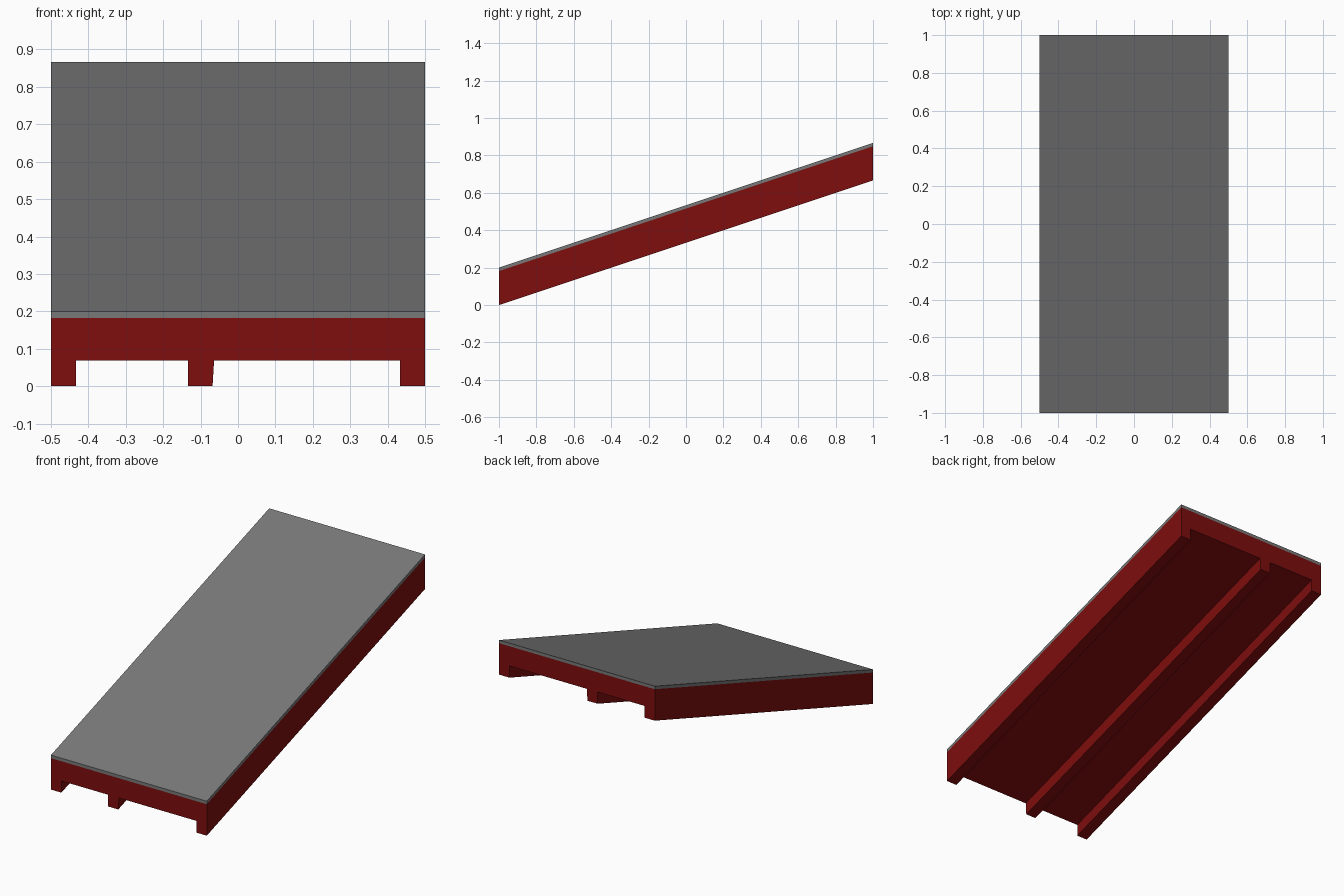
import bpy
import bmesh

cube = bpy.data.objects.get("Cube")
if cube:
    bpy.data.objects.remove(cube, do_unlink=True)

HALF_LENGTH = 1.0
RISE = 0.667          # height gained from front to back


def make_material(name, color):
    mat = bpy.data.materials.new(name)
    mat.use_nodes = True
    mat.diffuse_color = color
    mat.node_tree.nodes["Principled BSDF"].inputs["Base Color"].default_value = color
    return mat


def sloped_beam(name, profile, mat):
    """Sweep an x-z profile from front to back up the slope."""
    bm = bmesh.new()
    front = bm.faces.new([bm.verts.new((x, -HALF_LENGTH, z)) for x, z in profile])
    swept = bmesh.ops.extrude_face_region(bm, geom=[front], use_keep_orig=True)
    verts = [g for g in swept["geom"] if isinstance(g, bmesh.types.BMVert)]
    bmesh.ops.translate(bm, verts=verts, vec=(0, 2 * HALF_LENGTH, RISE))
    bmesh.ops.recalc_face_normals(bm, faces=bm.faces)
    mesh = bpy.data.meshes.new(name)
    bm.to_mesh(mesh)
    bm.free()
    mesh.materials.append(mat)
    obj = bpy.data.objects.new(name, mesh)
    bpy.context.collection.objects.link(obj)
    return obj


red = make_material("dark_red_frame", (0.21, 0.004, 0.004, 1))
grey = make_material("grey_surface", (0.19, 0.19, 0.19, 1))

# Thin walking surface on top
sloped_beam("ramp_surface", [(-0.5, 0.182), (0.5, 0.182), (0.5, 0.2), (-0.5, 0.2)], grey)

# Frame: one solid profile with two side runners and an off-centre middle runner
sloped_beam("ramp_frame", [
    (-0.5, 0.182), (-0.5, 0), (-0.433, 0), (-0.433, 0.068),
    (-0.133, 0.068), (-0.133, 0), (-0.068, 0), (-0.064, 0.068),
    (0.433, 0.068), (0.433, 0), (0.5, 0), (0.5, 0.182)], red)
